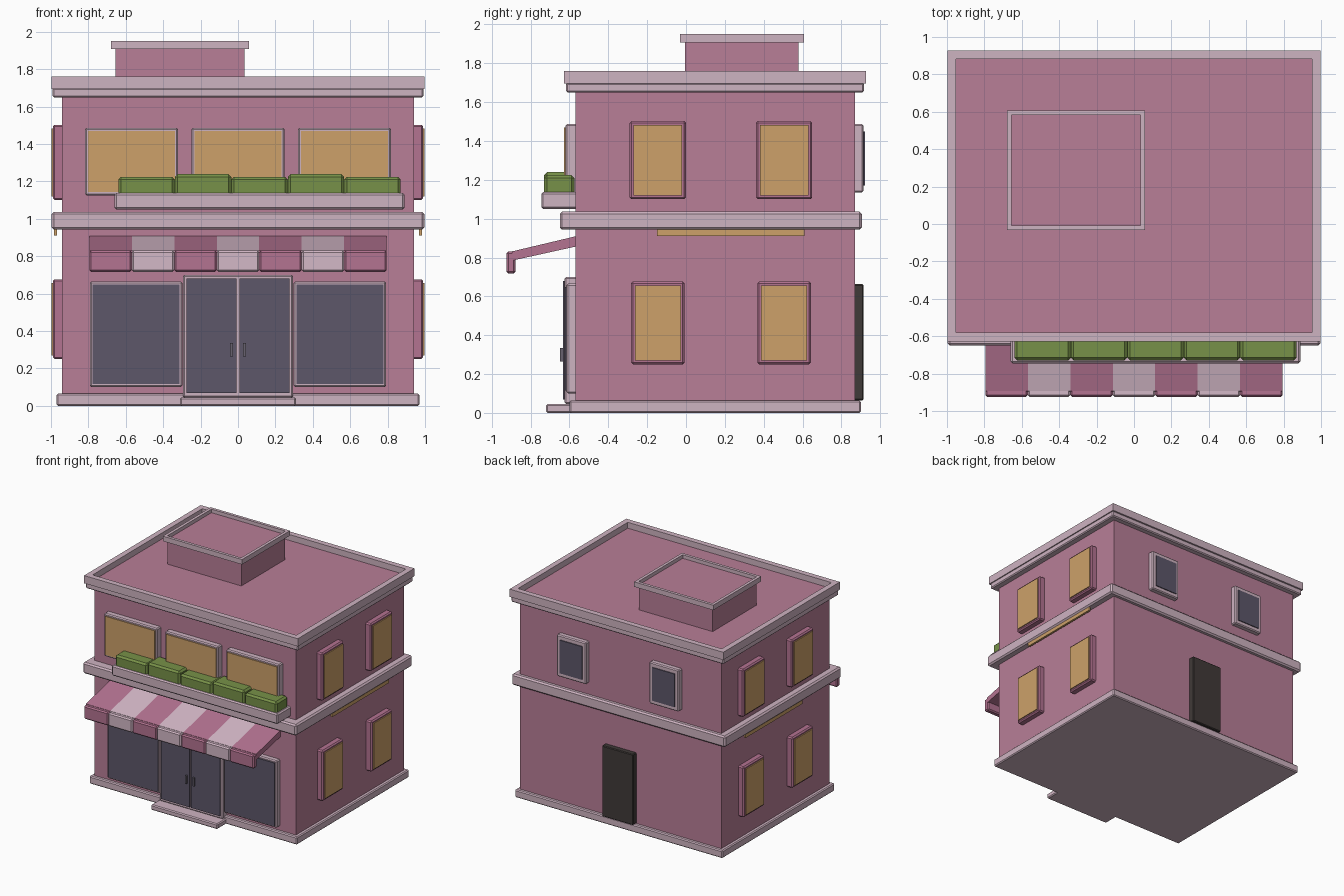
import bpy, bmesh
from mathutils import Matrix

if "Cube" in bpy.data.objects:
    bpy.data.objects.remove(bpy.data.objects["Cube"])


def material(name, rgb):
    def lin(c):
        c /= 255
        return c / 12.92 if c <= 0.04045 else ((c + 0.055) / 1.055) ** 2.4
    m = bpy.data.materials.new(name)
    m.diffuse_color = (*[lin(c) for c in rgb], 1)
    m.use_nodes = True
    m.node_tree.nodes["Principled BSDF"].inputs["Base Color"].default_value = m.diffuse_color
    return m


WALL = material("wall_pink", (184, 126, 151))
TRIM = material("pale_trim", (206, 179, 193))
ROSE = material("rose_pink", (180, 115, 145))
CREAM = material("pale_stripe", (212, 184, 199))
GOLD = material("warm_window", (205, 161, 106))
GLASS = material("dark_glass", (93, 87, 106))
GREEN = material("hedge_green", (119, 145, 72))
DOOR = material("dark_door", (64, 58, 56))
METAL = material("handle_grey", (104, 98, 112))


def finish(name, bm, mats):
    bmesh.ops.recalc_face_normals(bm, faces=bm.faces)
    me = bpy.data.meshes.new(name)
    bm.to_mesh(me)
    bm.free()
    for m in mats:
        me.materials.append(m)
    ob = bpy.data.objects.new(name, me)
    bpy.context.collection.objects.link(ob)
    return ob


def cube_mesh(x, y, z):
    bm = bmesh.new()
    size = [b - a for a, b in (x, y, z)]
    mid = [(a + b) / 2 for a, b in (x, y, z)]
    bmesh.ops.create_cube(bm, size=1, matrix=Matrix.Translation(mid) @ Matrix.Diagonal((*size, 1)))
    return bm


def box(name, x, y, z, mat, bevel=0.0):
    """Box between limits, with an optional single chamfer."""
    x, y, z = sorted(x), sorted(y), sorted(z)
    bm = cube_mesh(x, y, z)
    if bevel:
        bmesh.ops.bevel(bm, geom=bm.edges[:], offset=bevel, segments=1, affect='EDGES')
    return finish(name, bm, [mat])


def tray(name, x, y, z, rim, depth, mat, floor):
    """Box with a sunken, differently coloured top inside a rim."""
    bm = cube_mesh(x, y, z)
    bm.faces.ensure_lookup_table()
    top = max(bm.faces, key=lambda f: f.calc_center_median().z)
    bmesh.ops.inset_region(bm, faces=[top], thickness=rim)
    r = bmesh.ops.extrude_discrete_faces(bm, faces=[top])
    face = r["faces"][0]
    bmesh.ops.translate(bm, verts=face.verts[:], vec=(0, 0, -depth))
    face.material_index = 1
    return finish(name, bm, [mat, floor])


# main block, plinth, step and storey band
box("main_walls", (-.94, .94), (-.57, .87), (.03, 1.69), WALL)
box("plinth", (-.97, .97), (-.60, .90), (0, .065), TRIM, .008)
box("front_step", (-.31, .31), (-.72, -.58), (0, .045), TRIM, .008)
box("storey_band", (-.997, .997), (-.65, .905), (.943, 1.037), TRIM, .012)

# roof cornice with sunken roof
box("cornice_lower", (-.992, .992), (-.617, .917), (1.65, 1.70), TRIM, .008)
tray("cornice_and_roof", (-.998, .998), (-.628, .928), (1.695, 1.76), .066, .05, TRIM, WALL)

# rooftop box
box("rooftop_box", (-.655, .035), (-.005, .58), (1.70, 1.912), WALL)
tray("rooftop_box_cap", (-.68, .06), (-.032, .607), (1.908, 1.95), .035, .03, TRIM, WALL)


def front_window(name, x, z, y_frame, y_glass, bx, bz, glass):
    box(name + "_frame", x, (-.56, y_frame), z, TRIM, .008)
    box(name + "_pane", (x[0] + bx, x[1] - bx), (y_glass, y_frame + .001), (z[0] + bz, z[1] - bz), glass)


# front windows, upper and shop
for i, cx in enumerate((-.57, 0, .57)):
    front_window(f"upper_front_window_{i}", (cx - .248, cx + .248), (1.125, 1.487),
                 -.62, -.628, .016, .018, GOLD)
for i, cx in enumerate((-.545, .545)):
    front_window(f"shop_window_{i}", (cx - .247, cx + .247), (.10, .665),
                 -.615, -.623, .014, .016, GLASS)

# double door
box("door_frame", (-.295, .295), (-.56, -.625), (.045, .70), TRIM, .008)
for s in (-1, 1):
    side = "left" if s < 0 else "right"
    box(f"door_pane_{side}", (s * .007, s * .275), (-.634, -.624), (.07, .68), GLASS)
    box(f"door_handle_{side}", (s * .028, s * .042), (-.648, -.63), (.265, .335), METAL)

    # side windows
    for row, (z0, z1, half) in enumerate(((.25, .677, .138), (1.10, 1.503, .145))):
        for col, cy in enumerate((-.145, .505)):
            n = f"{side}_side_window_{row}_{col}"
            box(n + "_frame", (s * .93, s * .99), (cy - half, cy + half), (z0, z1), ROSE, .01)
            box(n + "_pane", (s * .989, s * .998), (cy - half + .02, cy + half - .02),
                (z0 + .02, z1 - .02), GOLD)

    # light strip under the band
    box(f"{side}_light_strip", (s * .967, s * .985), (-.15, .61), (.912, .944), GOLD)

    # back windows
    box(f"back_window_frame_{side}", (s * .295, s * .57), (.86, .913), (1.135, 1.487), TRIM, .008)
    box(f"back_window_pane_{side}", (s * .328, s * .537), (.912, .921), (1.17, 1.45), GLASS)

# back door
box("back_door", (-.145, .145), (.86, .915), (.065, .663), DOOR, .006)

# planter and hedges
box("planter", (-.66, .89), (-.745, -.56), (1.05, 1.138), TRIM, .01)
for i in range(5):
    x0 = -.64 + i * .302
    box(f"hedge_{i}", (x0, x0 + .302), (-.73, -.575), (1.12, 1.24 if i % 2 else 1.225), GREEN, .015)

# striped awning: sloped strips, each with a hanging valance
PROFILE = [(-.565, .91), (-.893, .832), (-.905, .782), (-.565, .857)]
STEP = 1.59 / 7
for i in range(7):
    x0, mat = -.795 + i * STEP, CREAM if i % 2 else ROSE
    bm = bmesh.new()
    f = bm.faces.new([bm.verts.new((x0, y, z)) for y, z in PROFILE])
    r = bmesh.ops.extrude_face_region(bm, geom=[f])
    bmesh.ops.translate(bm, vec=(STEP, 0, 0),
                        verts=[v for v in r["geom"] if isinstance(v, bmesh.types.BMVert)])
    finish(f"awning_strip_{i}", bm, [mat])
    box(f"awning_valance_{i}", (x0, x0 + STEP), (-.925, -.877), (.717, .83), mat, .01)
